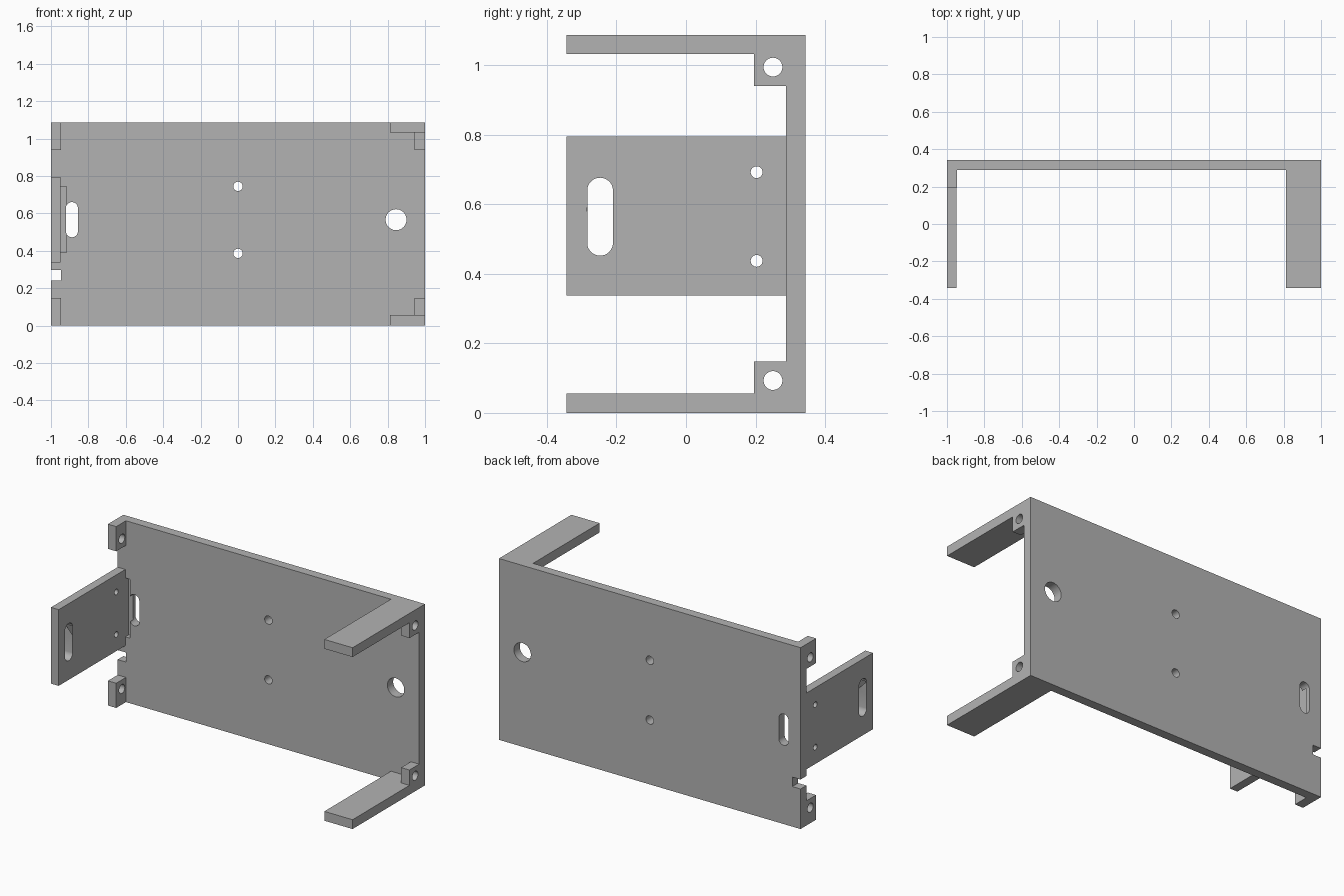
import bpy
import bmesh
from math import radians
from mathutils import Matrix, Vector

cube = bpy.data.objects.get("Cube")
if cube:
    bpy.data.objects.remove(cube, do_unlink=True)

GREY = (0.45, 0.45, 0.45, 1)
mat = bpy.data.materials.new("plain grey")
mat.use_nodes = True
mat.diffuse_color = GREY
mat.node_tree.nodes["Principled BSDF"].inputs["Base Color"].default_value = GREY

BACK, FRONT, INNER, TOP = 0.343, -0.343, 0.288, 1.087


def add_mesh(name, bm):
    mesh = bpy.data.meshes.new(name)
    bm.to_mesh(mesh)
    bm.free()
    obj = bpy.data.objects.new(name, mesh)
    bpy.context.collection.objects.link(obj)
    mesh.materials.append(mat)
    return obj


def box(name, x, y, z):
    bm = bmesh.new()
    size = [b - a for a, b in (x, y, z)]
    mid = Vector([(a + b) / 2 for a, b in (x, y, z)])
    bmesh.ops.create_cube(bm, size=1, matrix=Matrix.Translation(mid) @ Matrix.Diagonal((*size, 1)))
    return add_mesh(name, bm)


def hole(axis, centre, radius, stretch=0):
    """Round cutter along an axis; stretch lengthens it upwards into a slot."""
    bm = bmesh.new()
    turn = Matrix.Rotation(radians(90), 4, "Y" if axis == "X" else "X")
    bmesh.ops.create_cone(bm, cap_ends=True, segments=48, radius1=radius, radius2=radius,
                          depth=0.3, matrix=turn)
    if stretch:
        for v in bm.verts:
            v.co.z += stretch / 2 if v.co.z > 0 else -stretch / 2
    bmesh.ops.translate(bm, verts=bm.verts, vec=centre)
    return add_mesh("cutter", bm)


def cut(obj, cutters):
    for cutter in cutters:
        mod = obj.modifiers.new("cut", "BOOLEAN")
        mod.operation, mod.solver, mod.object = "DIFFERENCE", "EXACT", cutter
        bpy.context.view_layer.update()
        graph = bpy.context.evaluated_depsgraph_get()
        mesh = bpy.data.meshes.new_from_object(obj.evaluated_get(graph))
        obj.modifiers.clear()
        obj.data = mesh
        bpy.data.objects.remove(cutter, do_unlink=True)
    return obj


# Back panel with screw holes, cable hole, slot, edge notch and shallow recess
panel = cut(box("back_panel", (-1, 1), (INNER, BACK), (0, TOP)), [
    hole("Y", (0, BACK, 0.744), 0.025),
    hole("Y", (0, BACK, 0.386), 0.025),
    hole("Y", (0.845, BACK, 0.566), 0.056),
    hole("Y", (-0.888, BACK, 0.566), 0.032, 0.124),
    box("cutter", (-1.1, -0.945), (0.2, 0.4), (0.24, 0.297)),
    box("cutter", (-0.949, -0.917), (0.2, 0.32), (0.39, 0.743)),
])
parts = [panel]

# Side plate with slot and two small holes
parts.append(cut(box("side_plate", (-1, -0.949), (FRONT, INNER), (0.337, 0.794)), [
    hole("X", (-1, -0.247, 0.564), 0.037, 0.15),
    hole("X", (-1, 0.203, 0.692), 0.017),
    hole("X", (-1, 0.203, 0.437), 0.017),
]))

# Arms and drilled corner tabs, repeated at bottom and top
for level, at in (("lower", lambda z: z), ("upper", lambda z: TOP - z)):
    def span(a, b):
        return sorted((at(a), at(b)))
    parts.append(box(level + "_arm", (0.813, 1), (FRONT, INNER), span(0, 0.056)))
    for side, x, start in (("right", (-1, -0.945), 0), ("left", (0.945, 1), 0.056)):
        tab = box(f"{level}_{side}_tab", x, (0.196, INNER), span(start, 0.148))
        parts.append(cut(tab, [hole("X", (x[0], 0.25, at(0.093)), 0.027)]))

# Smooth hole walls while keeping the edges sharp
bpy.ops.object.select_all(action="DESELECT")
for part in parts:
    part.select_set(True)
bpy.context.view_layer.objects.active = panel
bpy.ops.object.shade_smooth_by_angle(angle=radians(30))
